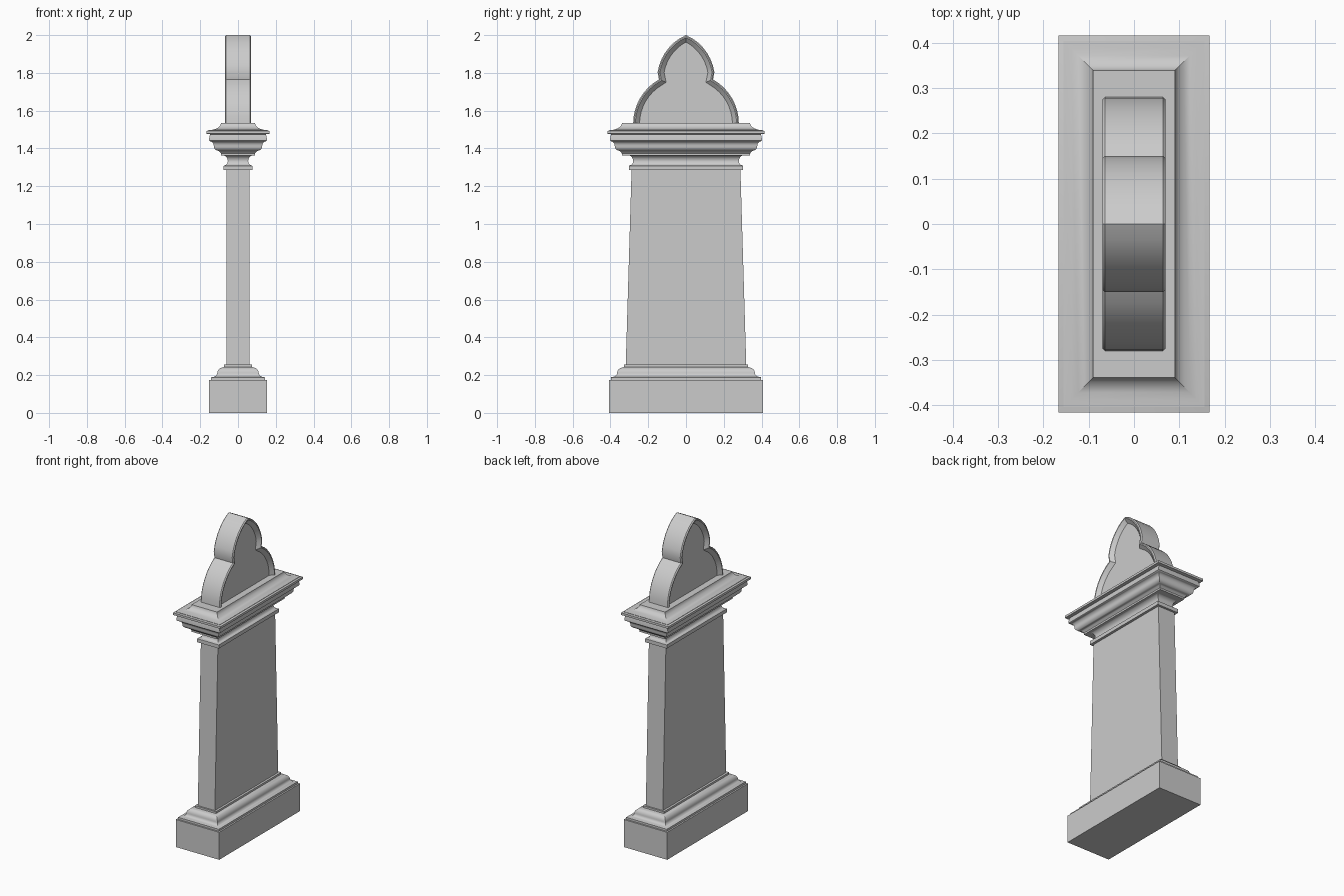
import bpy, bmesh, math
from mathutils import Vector

cube = bpy.data.objects.get("Cube")
if cube:
    bpy.data.objects.remove(cube)

stone = bpy.data.materials.new("grey_stone")
stone.use_nodes = True
stone.diffuse_color = (0.6, 0.6, 0.6, 1)
stone.node_tree.nodes["Principled BSDF"].inputs["Base Color"].default_value = (0.6, 0.6, 0.6, 1)


def loft(name, rings):
    """Skin closed rings of equal length and cap both ends."""
    bm = bmesh.new()
    loops = [[bm.verts.new(p) for p in ring] for ring in rings]
    n = len(loops[0])
    for a, b in zip(loops, loops[1:]):
        for i in range(n):
            j = (i + 1) % n
            bm.faces.new((a[i], a[j], b[j], b[i]))
    bm.faces.new(loops[0][::-1])
    bm.faces.new(loops[-1])
    bmesh.ops.recalc_face_normals(bm, faces=bm.faces)
    mesh = bpy.data.meshes.new(name)
    bm.to_mesh(mesh)
    bm.free()
    mesh.materials.append(stone)
    obj = bpy.data.objects.new(name, mesh)
    bpy.context.collection.objects.link(obj)
    bpy.ops.object.select_all(action='DESELECT')
    obj.select_set(True)
    bpy.context.view_layer.objects.active = obj
    bpy.ops.object.shade_smooth_by_angle(angle=math.radians(30))
    return obj


def moulding(name, profile, extra):
    """Mitred rectangular moulding; profile is (half width, height)."""
    loft(name, [[(sx * w, sy * (w + extra), z)
                 for sx, sy in ((-1, -1), (1, -1), (1, 1), (-1, 1))]
                for w, z in profile])


def quarter(p, q, upright_first, n=6):
    """Quarter ellipse from p to q, leaving p vertically or horizontally."""
    pts = []
    for i in range(n + 1):
        t = math.pi / 2 * i / n
        s, c = math.sin(t), 1 - math.cos(t)
        u, v = (c, s) if upright_first else (s, c)
        pts.append((p[0] + (q[0] - p[0]) * u, p[1] + (q[1] - p[1]) * v))
    return pts


# Plinth and foot moulding
moulding("plinth", [(0.153, 0), (0.153, 0.175)], 0.255)
moulding("foot_moulding",
         [(0.143, 0.175), (0.143, 0.188)]
         + quarter((0.137, 0.19), (0.11, 0.21), False)
         + quarter((0.11, 0.21), (0.08, 0.24), True)
         + [(0.074, 0.243), (0.074, 0.255)], 0.255)

# Shaft, tapering only across its broad faces
loft("shaft", [[(sx * 0.06, sy * hy, z)
                for sx, sy in ((-1, -1), (1, -1), (1, 1), (-1, 1))]
               for hy, z in ((0.319, 0.25), (0.288, 1.29))])

# Necking with a cove
moulding("necking",
         [(0.076, 1.285), (0.076, 1.308), (0.07, 1.311)]
         + quarter((0.07, 1.311), (0.054, 1.335), False)
         + quarter((0.054, 1.335), (0.085, 1.365), True), 0.226)

# Cornice with a concave weathered top
moulding("cornice",
         [(0.09, 1.362), (0.09, 1.373), (0.099, 1.384)]
         + quarter((0.105, 1.388), (0.128, 1.412), False)
         + quarter((0.128, 1.412), (0.148, 1.438), True)
         + [(0.153, 1.442), (0.153, 1.452), (0.148, 1.475),
            (0.167, 1.478), (0.167, 1.492), (0.155, 1.495)]
         + quarter((0.155, 1.497), (0.09, 1.535), False), 0.249)

# Trefoil gable with a recessed panel on both broad faces
BASE = 1.53


def arc(cy, cz, r, end_z, n=8):
    end = math.asin((end_z - cz) / r)
    return [Vector((cy + r * math.cos(end * i / n), cz + r * math.sin(end * i / n)))
            for i in range(n + 1)]


half = arc(0.008, BASE, 0.272, 1.766) + arc(-0.104, 1.766, 0.257, 2.0)[1:]
half[-1] = Vector((0, 2.0))
outline = half + [Vector((-p.x, p.y)) for p in half[-2::-1]]


def inset(amount):
    pts = []
    for i, p in enumerate(outline):
        a = outline[i - 1] if i else p - Vector((0, 1))
        b = outline[i + 1] if i < len(outline) - 1 else p - Vector((0, 1))
        d1, d2 = (p - a).normalized(), (b - p).normalized()
        n1, n2 = Vector((-d1.y, d1.x)), Vector((-d2.y, d2.x))
        q = p + (n1 + n2) * (amount / (1 + n1.dot(n2)))
        if i in (0, len(outline) - 1):
            q.y = BASE
        pts.append(q)
    return pts


side = [(0.048, 0.034), (0.07, 0.012), (0.07, 0.006), (0.064, 0)]
sections = [(-x, d) for x, d in side] + side[::-1]
loft("trefoil_gable", [[(x, p.x, p.y) for p in inset(d)] for x, d in sections])
